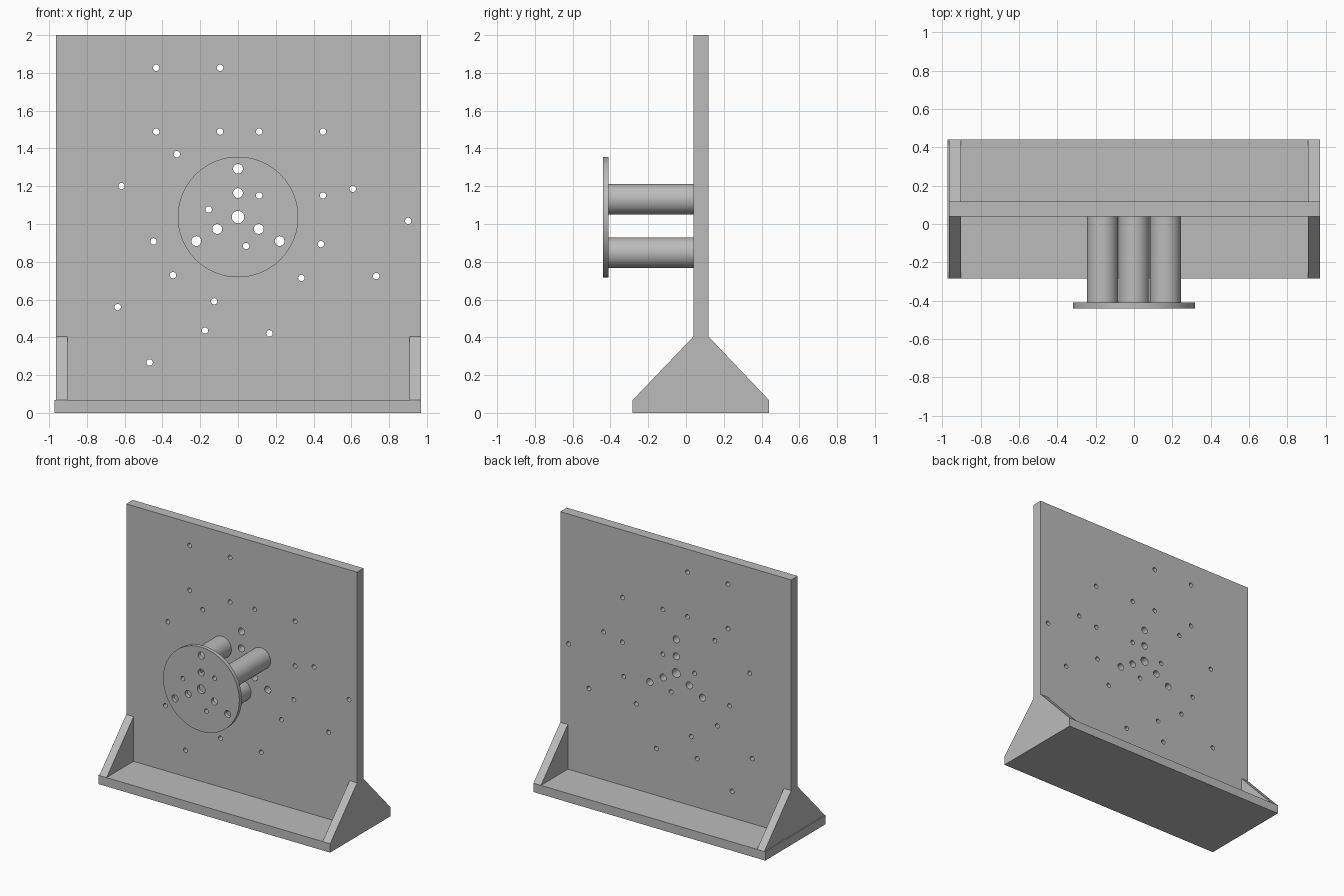
import bpy, bmesh
from math import radians
from mathutils import Matrix, Vector

if "Cube" in bpy.data.objects:
    bpy.data.objects.remove(bpy.data.objects["Cube"])

grey = bpy.data.materials.new("plain grey")
grey.use_nodes = True
grey.diffuse_color = (0.5, 0.5, 0.5, 1)
grey.node_tree.nodes["Principled BSDF"].inputs["Base Color"].default_value = (0.5, 0.5, 0.5, 1)

HUB_Z = 1.037                      # height of the round hub's axis
PANEL_FRONT, PANEL_BACK = 0.04, 0.118
DISC_FRONT, DISC_BACK = -0.44, -0.41


def finish(name, bm):
    mesh = bpy.data.meshes.new(name)
    bmesh.ops.recalc_face_normals(bm, faces=bm.faces)
    bm.to_mesh(mesh)
    bm.free()
    mesh.materials.append(grey)
    ob = bpy.data.objects.new(name, mesh)
    bpy.context.collection.objects.link(ob)
    return ob


def box(name, low, high):
    low, high = Vector(low), Vector(high)
    bm = bmesh.new()
    bmesh.ops.create_cube(bm, size=1, matrix=Matrix.Translation((low + high) / 2)
                          @ Matrix.Diagonal((high - low).to_4d()))
    return finish(name, bm)


def add_rod(bm, x, z, radius, y0, y1, sides):
    """Cylinder along y, placed relative to the hub axis."""
    bmesh.ops.create_cone(bm, cap_ends=True, segments=sides, radius1=radius, radius2=radius,
                          depth=y1 - y0, matrix=Matrix.Translation((x, (y0 + y1) / 2, HUB_Z + z))
                          @ Matrix.Rotation(radians(90), 4, 'X'))


def rod(name, x, z, radius, y0, y1, sides=48):
    bm = bmesh.new()
    add_rod(bm, x, z, radius, y0, y1, sides)
    return finish(name, bm)


def wedge(name, x0, x1, profile):
    """Extrude a y-z profile from x0 to x1."""
    bm = bmesh.new()
    face = bm.faces.new([bm.verts.new((x0, y, z)) for y, z in profile])
    out = bmesh.ops.extrude_face_region(bm, geom=[face])
    moved = [v for v in out["geom"] if isinstance(v, bmesh.types.BMVert)]
    bmesh.ops.translate(bm, verts=moved, vec=(x1 - x0, 0, 0))
    return finish(name, bm)


def three_way(x, z):
    """The point repeated every third of a turn about the hub axis."""
    return [Matrix.Rotation(radians(a), 2) @ Vector((x, z)) for a in (0, 120, 240)]


# Foot plate and upright panel
box("foot_plate", (-0.972, -0.283, 0), (0.97, 0.44, 0.067))
panel = box("upright_panel", (-0.964, PANEL_FRONT, 0.067), (0.97, PANEL_BACK, 2))

# Triangular braces at both ends, front and back
for side, x0, x1 in (("right", -0.964, -0.903), ("left", 0.907, 0.97)):
    for end, foot, wall in (("front", -0.283, PANEL_FRONT), ("back", 0.44, PANEL_BACK)):
        wedge(f"{side}_{end}_brace", x0, x1, [(foot, 0.067), (wall, 0.067), (wall, 0.405)])

# Round plate carried on three posts
drilled = [panel, rod("round_plate", 0, 0, 0.319, DISC_FRONT, DISC_BACK, 72)]
for i, (x, z) in enumerate(three_way(0, -0.189)):
    drilled.append(rod(f"post_{i + 1}", x, z, 0.081, DISC_BACK, PANEL_FRONT))

# Hole pattern: centre bore, two rings of bolt holes, two squares of pin holes
bm = bmesh.new()
add_rod(bm, 0, 0, 0.033, -0.6, 0.3, 24)
for reach in (0.127, 0.255):
    for x, z in three_way(0, reach):
        add_rod(bm, x, z, 0.026, -0.6, 0.3, 24)
for cx, cz in ((0.281, 0.283), (-0.264, 0.621)):
    for dx in (-0.169, 0.169):
        for dz in (-0.169, 0.169):
            for x, z in three_way(cx + dx, cz + dz):
                add_rod(bm, x, z, 0.017, -0.6, 0.3, 16)
cutter = finish("hole_cutter", bm)
cutter.hide_render = True

# Drill the holes, then round the shading of the curved walls
for ob in drilled:
    cut = ob.modifiers.new("holes", 'BOOLEAN')
    cut.operation, cut.solver, cut.object = 'DIFFERENCE', 'EXACT', cutter
    bpy.ops.object.select_all(action='DESELECT')
    ob.select_set(True)
    bpy.context.view_layer.objects.active = ob
    bpy.ops.object.modifier_apply(modifier=cut.name)
    bpy.ops.object.shade_smooth_by_angle(angle=radians(30))
bpy.data.objects.remove(cutter)
